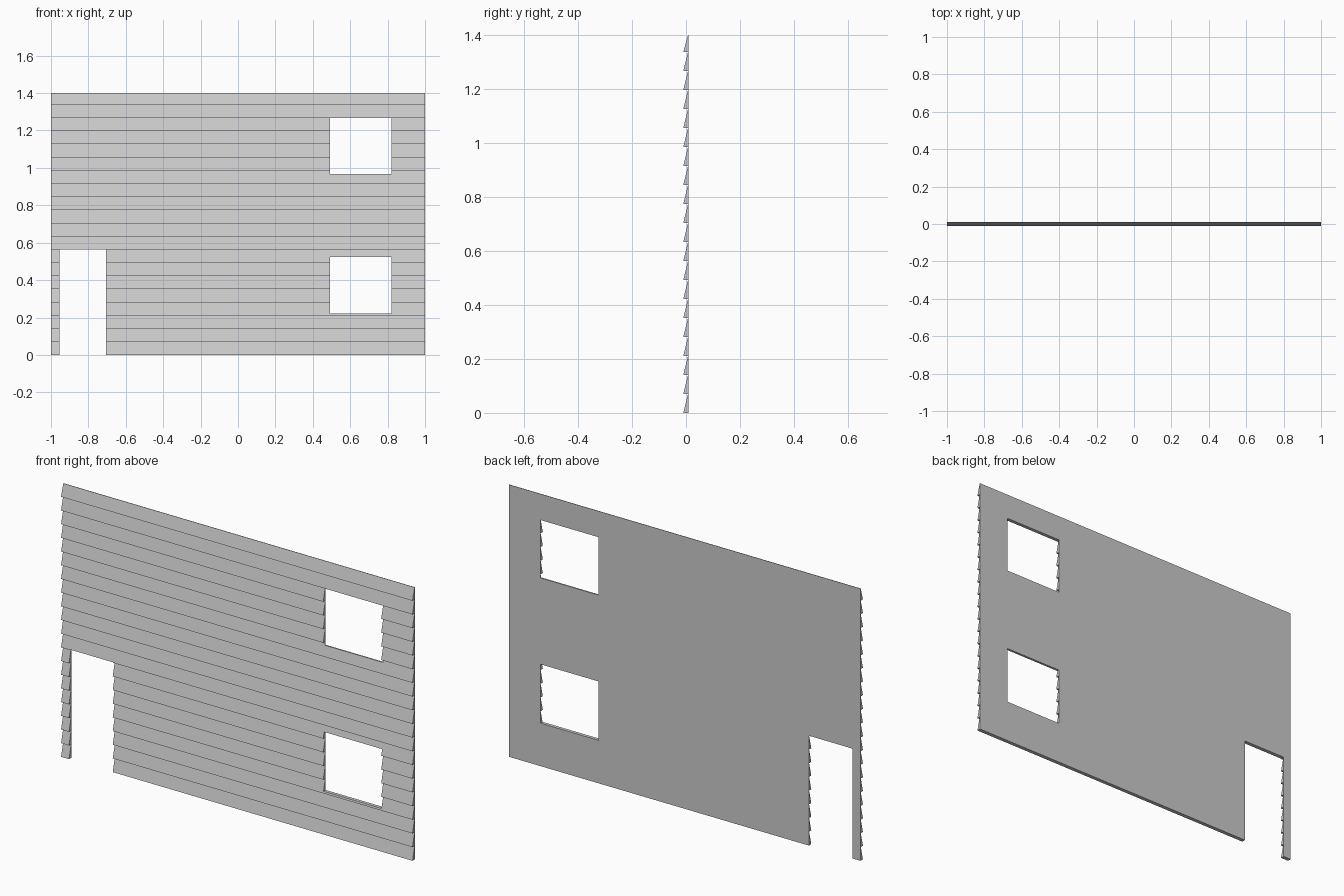
import bpy, bmesh

if "Cube" in bpy.data.objects:
    bpy.data.objects.remove(bpy.data.objects["Cube"])

PITCH, TOP = 0.0704, 1.40          # clapboard spacing and wall height
FRONT, BACK, THIN = -0.01, 0.01, 0.0075


def mesh_object(name, bm):
    bmesh.ops.recalc_face_normals(bm, faces=bm.faces)
    me = bpy.data.meshes.new(name)
    bm.to_mesh(me)
    bm.free()
    ob = bpy.data.objects.new(name, me)
    bpy.context.collection.objects.link(ob)
    return ob


# Sawtooth clapboard profile (y, z), flat at the back
profile = [(BACK, 0)]
for i in range(20):
    z0, z1 = i * PITCH, min((i + 1) * PITCH, TOP)
    profile += [(FRONT, z0), (THIN, z1)]
profile.append((BACK, TOP))

# Wall: profile extruded along x
bm = bmesh.new()
face = bm.faces.new([bm.verts.new((-1, y, z)) for y, z in profile])
ext = bmesh.ops.extrude_face_region(bm, geom=[face])
verts = [v for v in ext["geom"] if isinstance(v, bmesh.types.BMVert)]
bmesh.ops.translate(bm, verts=verts, vec=(2, 0, 0))
wall = mesh_object("clapboard_wall", bm)

# Door and window openings (x0, x1, z0, z1)
openings = {
    "door_cutter": (-0.955, -0.706, -0.1, 0.565),
    "lower_window_cutter": (0.492, 0.822, 0.221, 0.524),
    "upper_window_cutter": (0.492, 0.822, 0.968, 1.266),
}
for name, (x0, x1, z0, z1) in openings.items():
    bm = bmesh.new()
    bmesh.ops.create_cube(bm, size=1)
    bmesh.ops.scale(bm, verts=bm.verts, vec=(x1 - x0, 0.2, z1 - z0))
    bmesh.ops.translate(bm, verts=bm.verts, vec=((x0 + x1) / 2, 0, (z0 + z1) / 2))
    cutter = mesh_object(name, bm)
    mod = wall.modifiers.new(name, 'BOOLEAN')
    mod.operation, mod.solver, mod.object = 'DIFFERENCE', 'EXACT', cutter
    cutter.hide_render = True
    cutter.display_type = 'WIRE'
